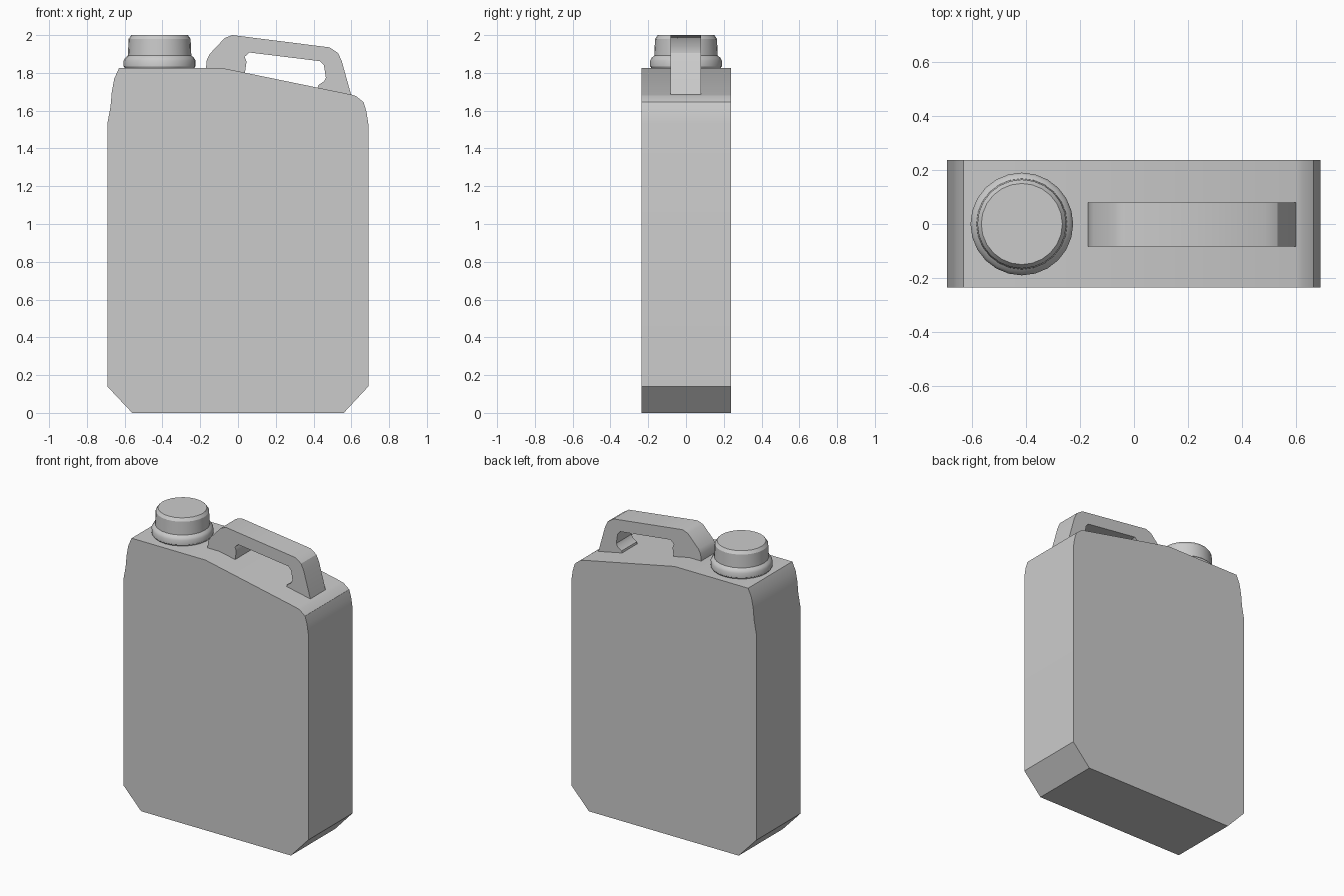
import bpy, bmesh, math

if "Cube" in bpy.data.objects:
    bpy.data.objects.remove(bpy.data.objects["Cube"])


def finish(name, bm):
    bmesh.ops.recalc_face_normals(bm, faces=bm.faces)
    me = bpy.data.meshes.new(name)
    bm.to_mesh(me)
    bm.free()
    ob = bpy.data.objects.new(name, me)
    bpy.context.collection.objects.link(ob)
    bpy.ops.object.select_all(action='DESELECT')
    ob.select_set(True)
    bpy.context.view_layer.objects.active = ob
    bpy.ops.object.shade_smooth_by_angle(angle=math.radians(30))
    return ob


def slab(name, outline, y0, y1):
    """Extrude an x-z outline from y0 to y1."""
    bm = bmesh.new()
    face = bm.faces.new([bm.verts.new((x, y0, z)) for x, z in outline])
    out = bmesh.ops.extrude_face_region(bm, geom=[face], use_keep_orig=True)
    for v in out['geom']:
        if isinstance(v, bmesh.types.BMVert):
            v.co.y = y1
    return finish(name, bm)


def lathe(name, profile, cx, cy, n):
    """Revolve a radius-height profile, closed at both ends."""
    bm = bmesh.new()
    rings = [[bm.verts.new((cx + r * math.cos(2 * math.pi * i / n),
                            cy + r * math.sin(2 * math.pi * i / n), z))
              for i in range(n)] for r, z in profile]
    for a, b in zip(rings, rings[1:]):
        for i in range(n):
            j = (i + 1) % n
            bm.faces.new((a[i], a[j], b[j], b[i]))
    bm.faces.new(rings[0])
    bm.faces.new(rings[-1])
    return finish(name, bm)


# Canister body: chamfered base, sloped shoulder, notched left side
slab("canister_body", [
    (-0.56, 0), (0.56, 0), (0.69, 0.14), (0.69, 1.53), (0.68, 1.595),
    (0.665, 1.645), (0.625, 1.677), (0.60, 1.685), (-0.08, 1.825),
    (-0.63, 1.825), (-0.655, 1.77), (-0.668, 1.70), (-0.675, 1.62),
    (-0.692, 1.53), (-0.692, 0.14)], -0.235, 0.237)

# Handle: C-shaped grip whose feet sink slightly into the shoulder
slab("handle", [
    (-0.17, 1.82), (-0.165, 1.87), (-0.15, 1.90), (-0.07, 1.985), (-0.03, 2.0),
    (0.485, 1.935), (0.53, 1.905), (0.55, 1.86), (0.60, 1.68),
    (0.42, 1.715), (0.425, 1.735), (0.455, 1.755), (0.465, 1.775),
    (0.455, 1.84), (0.435, 1.862), (0.06, 1.908), (0.035, 1.885),
    (0.045, 1.86), (0.035, 1.79)], -0.083, 0.08)

# Screw cap with a flared lower ring
lathe("screw_cap", [
    (0.18, 1.82), (0.19, 1.835), (0.19, 1.865), (0.182, 1.88), (0.168, 1.892),
    (0.164, 1.98), (0.15, 2.0)], -0.415, 0, 24)
